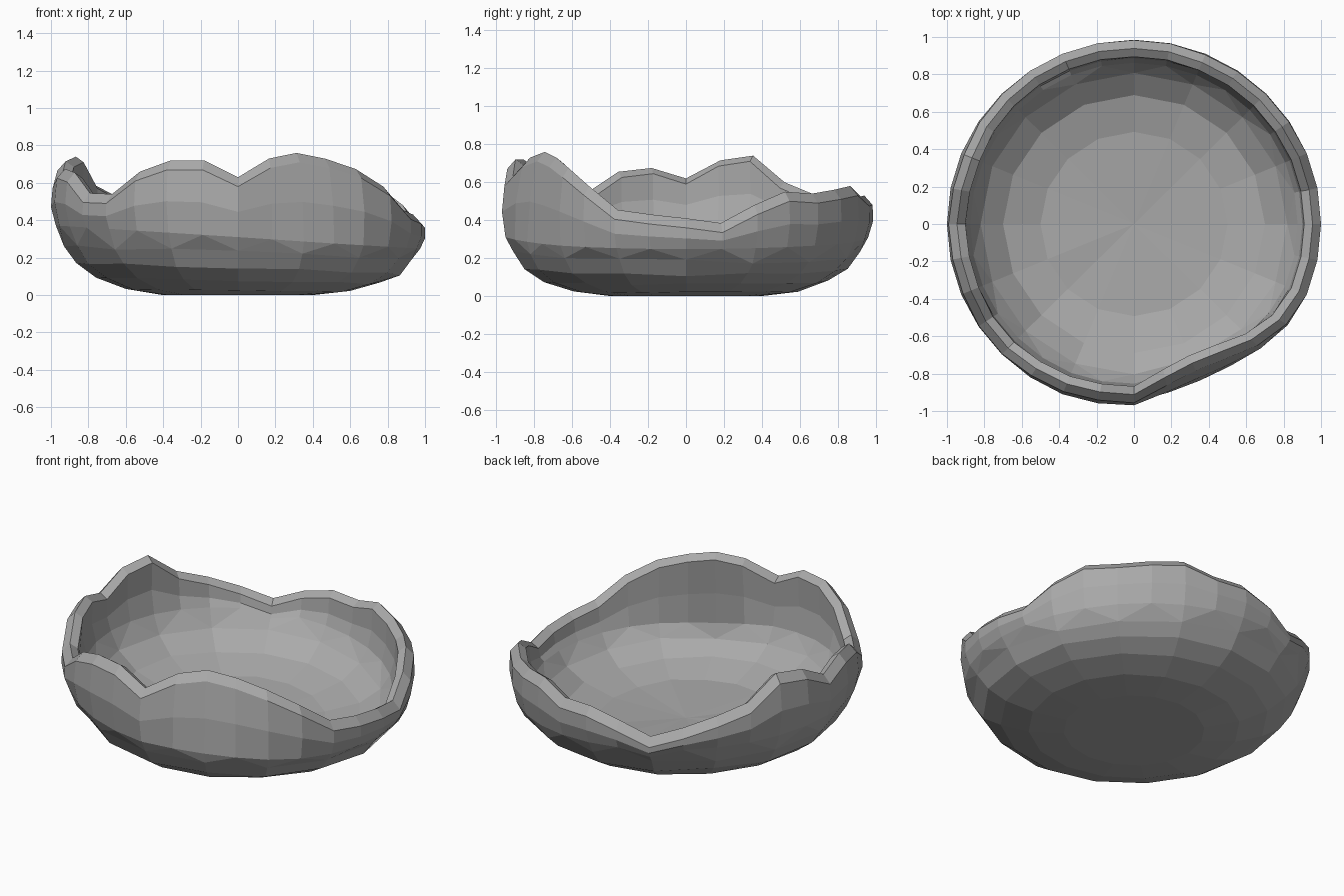
import bpy, bmesh, random
from math import cos, sin, tau

if "Cube" in bpy.data.objects:
    bpy.data.objects.remove(bpy.data.objects["Cube"])

random.seed(4)
N = 32
# height of the jagged rim, counter-clockwise from +x
RIM = [.41, .385, .48, .55, .54, .56, .58, .525, .53, .485, .41, .475, .54, .60, .74, .715,
       .62, .675, .655, .545, .54, .66, .72, .72, .63, .73, .76, .73, .675, .58, .455, .43]
# inward dent in the front right wall
DENT = {23: .01, 24: .02, 25: .09, 26: .12, 27: .105, 28: .055, 29: .015}

bm = bmesh.new()


def ring(fn, step=1, jitter=0.0):
    """Closed ring; fn(k, cos) gives (radius, height)."""
    out = []
    for k in range(0, N, step):
        a = tau * k / N
        r, z = fn(k, cos(a))
        z += random.uniform(-jitter, jitter)
        out.append(bm.verts.new((r * cos(a), r * sin(a) * .985, max(0, z))))
    return out


def bridge(a, b):
    """Join two rings, fanning when b has half as many vertices."""
    n, m = len(a), len(b)
    if n == m:
        for i in range(n):
            j = (i + 1) % n
            bm.faces.new((a[i], a[j], b[j], b[i]))
    else:
        for j in range(m):
            p, q, s = a[2 * j], a[2 * j + 1], a[(2 * j + 2) % n]
            u, v = b[j], b[(j + 1) % m]
            for f in ((p, q, u), (q, v, u), (q, s, v)):
                bm.faces.new(f)


def dent(k, amount):
    return DENT.get(k, 0) * amount


def tilt(c):
    return 1 - .2 * c


def top_r(k):
    return 1 - .07 * max(0, RIM[k] - .5) - dent(k, 1)


def low_z(k, c):
    return min(.31 * tilt(c), RIM[k] - .12)


def mid_z(k, c):
    return (low_z(k, c) + RIM[k] - .05) / 2


def level(r, z, d=0):
    return lambda k, c: (r - dent(k, d), z * tilt(c))


# outer wall from the base to the rim, over the ridge, down the inside
rings = [
    ring(level(.40, 0), 2),
    ring(level(.60, .025), 2, .004),
    ring(level(.76, .078), 2, .006),
    ring(level(.865, .145, .1), 2, .012),
    ring(level(.93, .225, .25), 2, .015),
    ring(lambda k, c: (.974 - dent(k, .45), low_z(k, c))),
    ring(lambda k, c: (1 - dent(k, .8), mid_z(k, c))),
    ring(lambda k, c: (top_r(k), RIM[k] - .05)),
    ring(lambda k, c: (top_r(k) - .045, RIM[k])),
    ring(lambda k, c: (top_r(k) - .09, RIM[k] - .03)),
    ring(lambda k, c: (.90 - dent(k, .8), mid_z(k, c) + .01)),
    ring(lambda k, c: (.875 - dent(k, .45), low_z(k, c) + .03)),
    ring(level(.82, .25, .2), 2, .012),
    ring(level(.70, .165), 2, .012),
    ring(level(.50, .115), 2, .006),
]
for a, b in zip(rings, rings[1:]):
    if len(a) < len(b):
        bridge(b, a)
    else:
        bridge(a, b)
bm.faces.new(rings[0])
# slightly sunken inner floor
centre = bm.verts.new((0, 0, .095))
floor = rings[-1]
for i, v in enumerate(floor):
    bm.faces.new((v, floor[(i + 1) % len(floor)], centre))
bmesh.ops.recalc_face_normals(bm, faces=bm.faces)

mesh = bpy.data.meshes.new("broken_bowl")
bm.to_mesh(mesh)
bm.free()
bowl = bpy.data.objects.new("broken_bowl", mesh)
bpy.context.collection.objects.link(bowl)

# dark stone grey
stone = bpy.data.materials.new("dark_grey")
stone.diffuse_color = (.4, .4, .4, 1)
stone.use_nodes = True
stone.node_tree.nodes["Principled BSDF"].inputs["Base Color"].default_value = stone.diffuse_color
mesh.materials.append(stone)
